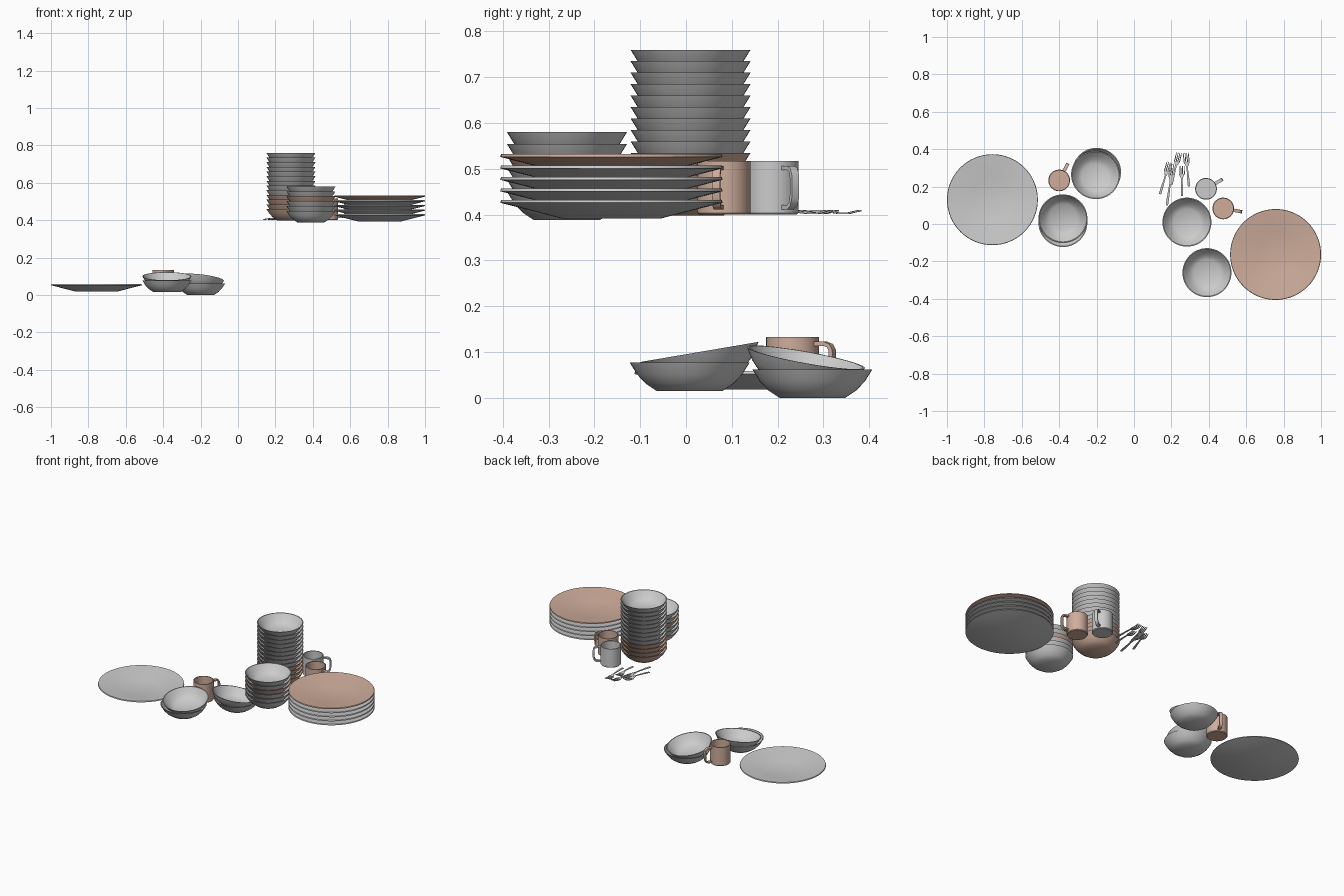
import bpy, bmesh, math
from mathutils import Vector, Matrix

if "Cube" in bpy.data.objects:
    bpy.data.objects.remove(bpy.data.objects["Cube"])

PINK = bpy.data.materials.new("warm_clay")
PINK.diffuse_color = (0.62, 0.42, 0.33, 1)
PINK.use_nodes = True
PINK.node_tree.nodes["Principled BSDF"].inputs["Base Color"].default_value = PINK.diffuse_color


def finish(name, bm, loc, pink=False, angle=30, normal=(0, 0, 1), spin=0):
    bmesh.ops.recalc_face_normals(bm, faces=bm.faces)
    me = bpy.data.meshes.new(name)
    bm.to_mesh(me)
    bm.free()
    ob = bpy.data.objects.new(name, me)
    bpy.context.collection.objects.link(ob)
    tilt = Vector((0, 0, 1)).rotation_difference(Vector(normal)).to_matrix().to_4x4()
    ob.matrix_world = Matrix.Translation(loc) @ tilt @ Matrix.Rotation(spin, 4, 'Z')
    if pink:
        me.materials.append(PINK)
    bpy.ops.object.select_all(action='DESELECT')
    ob.select_set(True)
    bpy.context.view_layer.objects.active = ob
    bpy.ops.object.shade_smooth_by_angle(angle=math.radians(angle))
    return ob


def lathe(bm, profile, n=48):
    # closed profile running from axis to axis
    pts = [bm.verts.new((r, 0, z)) for r, z in profile]
    edges = [bm.edges.new(p) for p in zip(pts, pts[1:])]
    bmesh.ops.spin(bm, geom=pts + edges, cent=(0, 0, 0), axis=(0, 0, 1),
                   angle=2 * math.pi, steps=n, use_merge=False)
    bmesh.ops.remove_doubles(bm, verts=bm.verts, dist=1e-5)


def ribbon(bm, path, side, widths, thick):
    # rectangular section swept along a path, side = width direction
    rings = []
    for i, p in enumerate(path):
        t = (path[min(i + 1, len(path) - 1)] - path[max(i - 1, 0)]).normalized()
        up = t.cross(side).normalized() * thick / 2
        s = side * widths[i] / 2
        rings.append([bm.verts.new(p + v) for v in (s + up, up - s, -s - up, s - up)])
    for a, b in zip(rings, rings[1:]):
        for k in range(4):
            bm.faces.new((a[k], a[(k + 1) % 4], b[(k + 1) % 4], b[k]))
    bm.faces.new(rings[0])
    bm.faces.new(rings[-1])


PLATE = [(0, 0), (0.11, 0), (0.243, 0.034), (0.241, 0.04), (0.235, 0.04),
         (0.11, 0.01), (0, 0.008)]
BOWL = [(0, 0), (0.072, 0), (0.096, 0.016), (0.115, 0.036), (0.131, 0.062),
        (0.126, 0.062), (0.109, 0.038), (0.091, 0.02), (0.07, 0.007), (0, 0.007)]
MUG = [(0, 0), (0.054, 0), (0.058, 0.004), (0.058, 0.117), (0.053, 0.117),
       (0.053, 0.008), (0, 0.008)]


def plate(name, loc, pink=False):
    bm = bmesh.new()
    lathe(bm, PLATE, 64)
    finish(name, bm, loc, pink)


def bowl(name, loc, pink=False, normal=(0, 0, 1)):
    bm = bmesh.new()
    lathe(bm, BOWL)
    finish(name, bm, loc, pink, 35, normal)


def mug(name, loc, spin, pink=False):
    bm = bmesh.new()
    lathe(bm, MUG, 40)
    # handle: rounded hook
    pts = [(0.055, 0.102), (0.08, 0.102), (0.091, 0.098), (0.097, 0.088), (0.098, 0.06),
           (0.097, 0.035), (0.091, 0.022), (0.08, 0.016), (0.055, 0.016)]
    ribbon(bm, [Vector((x, 0, z)) for x, z in pts], Vector((0, 1, 0)), [0.018] * len(pts), 0.009)
    finish(name, bm, loc, pink, 40, spin=math.radians(spin))


def fork(name, tail, head, z):
    d = Vector(head) - Vector(tail)
    L = d.length
    bm = bmesh.new()
    side = Vector((0, 1, 0))
    # handle and neck
    xs = [0, 0.15, 0.4, 0.58, 0.66, 0.73]
    zs = [0.001, 0.004, 0.007, 0.008, 0.004, 0.002]
    ribbon(bm, [Vector((x * L, 0, h)) for x, h in zip(xs, zs)], side,
           [0.012, 0.013, 0.009, 0.008, 0.02, 0.032], 0.003)
    # tines
    for y in (-0.0135, -0.0045, 0.0045, 0.0135):
        ribbon(bm, [Vector((x * L, y, h)) for x, h in ((0.72, 0.002), (0.85, 0.002), (1, 0.008))],
               side, [0.005, 0.005, 0.003], 0.003)
    finish(name, bm, (tail[0], tail[1], z), spin=math.atan2(d.y, d.x))


# plates
plate("single_plate", (-0.757, 0.13, 0.018))
for i in range(5):
    plate(f"stacked_plate_{i + 1}", (0.757, -0.163, 0.392 + 0.025 * i), i == 4)

# bowl stacks
for i in range(13):
    bowl(f"tall_stack_bowl_{i + 1}", (0.283, 0.01, 0.398 + 0.025 * i), i < 4)
for i in range(6):
    bowl(f"short_stack_bowl_{i + 1}", (0.39, -0.26, 0.388 + 0.026 * i), i == 3)

# low bowl pairs, upper one tilted
for name, base, rim, nrm in (
        ("left_bowl", (-0.38, 0.008, 0.015), (-0.38, 0.029, 0.1), (0, -0.17, 1)),
        ("back_bowl", (-0.2, 0.276, 0), (-0.206, 0.262, 0.088), (0.1, 0.18, 1))):
    bowl(name + "_lower", base)
    bowl(name + "_upper", Vector(rim) - Vector(nrm).normalized() * 0.062, normal=nrm)

# mugs
mug("low_mug", (-0.4, 0.233, 0.016), 63, True)
mug("grey_mug", (0.385, 0.188, 0.4), 30)
mug("clay_mug", (0.477, 0.083, 0.4), -10, True)

# forks
for i, (t, h) in enumerate((((0.139, 0.16), (0.19, 0.33)), ((0.176, 0.10), (0.208, 0.32)),
                            ((0.257, 0.15), (0.255, 0.31)), ((0.294, 0.2), (0.277, 0.38)),
                            ((0.2, 0.21), (0.241, 0.38)))):
    fork(f"fork_{i + 1}", t, h, 0.401)
